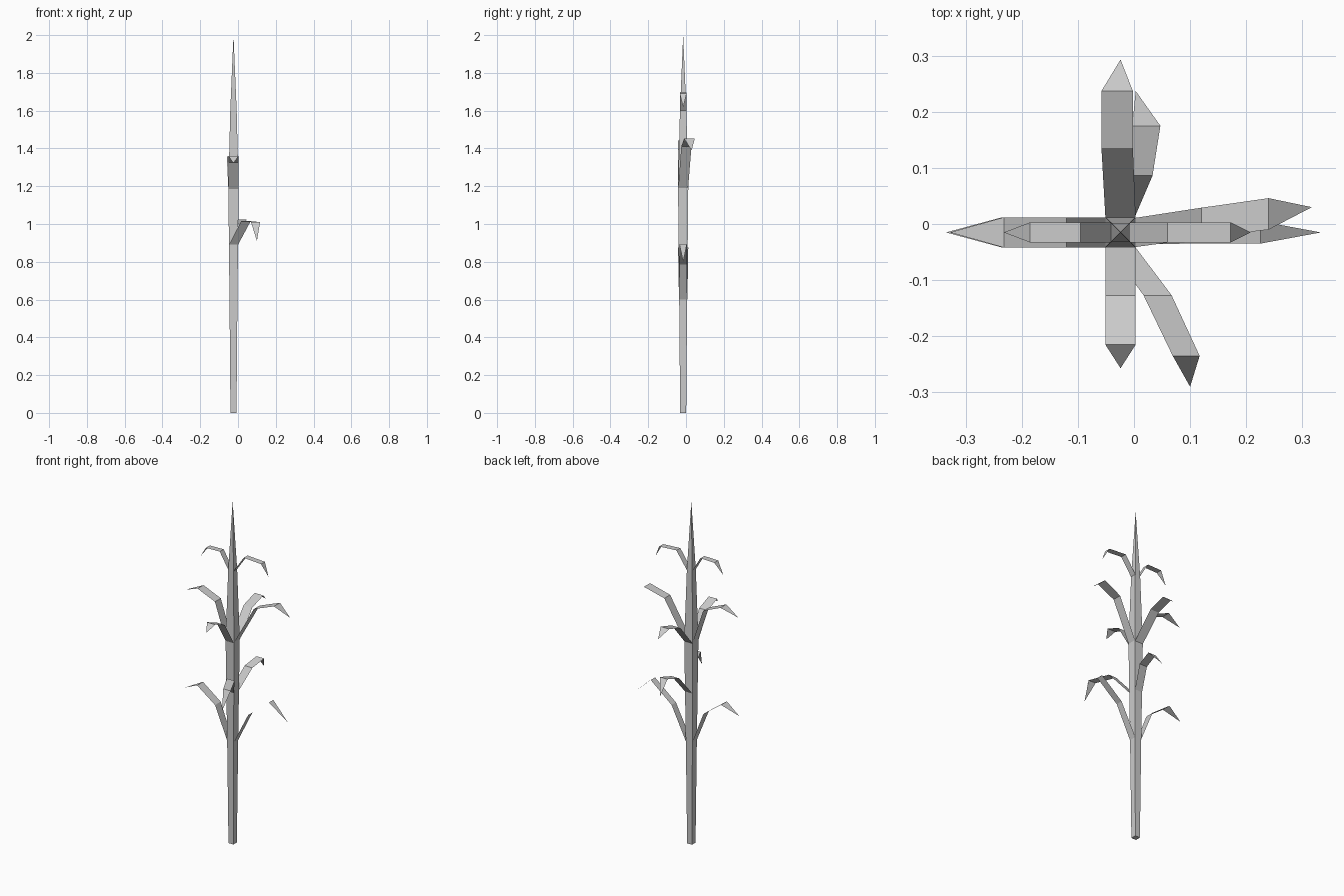
import bpy, bmesh
from mathutils import Vector

if "Cube" in bpy.data.objects:
    bpy.data.objects.remove(bpy.data.objects["Cube"])

CX, CY = -0.024, -0.015   # stalk axis


def make_object(name, bm):
    me = bpy.data.meshes.new(name)
    bm.to_mesh(me)
    bm.free()
    ob = bpy.data.objects.new(name, me)
    bpy.context.collection.objects.link(ob)


def stalk(rings, tip_z):
    """Square stalk lofted through (z, half width) rings, closed to a point."""
    bm = bmesh.new()
    loops = [[bm.verts.new((CX + sx * h, CY + sy * h, z))
              for sx, sy in ((-1, -1), (1, -1), (1, 1), (-1, 1))] for z, h in rings]
    tip = bm.verts.new((CX, CY, tip_z))
    bm.faces.new(loops[0][::-1])
    for a, b in zip(loops, loops[1:]):
        for i in range(4):
            j = (i + 1) % 4
            bm.faces.new((a[i], a[j], b[j], b[i]))
    for i in range(4):
        bm.faces.new((loops[-1][i], loops[-1][(i + 1) % 4], tip))
    make_object("stalk", bm)


def leaf(name, across, widths, base, bend1, bend2, tip):
    """Flat folded blade: two strips and a pointed end."""
    bm = bmesh.new()
    side = Vector((1, 0, 0)) if across == "x" else Vector((0, 1, 0))
    pairs = [(bm.verts.new(Vector(p) - side * w), bm.verts.new(Vector(p) + side * w))
             for p, w in zip((base, bend1, bend2), widths)]
    for a, b in zip(pairs, pairs[1:]):
        bm.faces.new((a[0], a[1], b[1], b[0]))
    bm.faces.new((pairs[-1][0], pairs[-1][1], bm.verts.new(tip)))
    bmesh.ops.recalc_face_normals(bm, faces=bm.faces)
    make_object(name, bm)


# Tapering stalk
stalk([(0, .016), (.6, .021), (.89, .024), (1.19, .027), (1.6, .017)], 2.0)

# Lower leaves, left and right
leaf("lower_left_leaf", "y", (.022, .026, .027),
     (-.044, CY, .6), (-.12, CY, .79), (-.235, CY, .875), (-.335, CY, .825))
leaf("lower_right_leaf", "y", (.022, .02, .02),
     (-.003, CY, .6), (.09, CY, .785), (.225, CY, .895), (.333, CY, .8))

# Middle leaves, front and back, angled to the right
leaf("middle_front_leaf", "x", (.024, .025, .024),
     (CX, -.038, .89), (.042, -.127, 1.015), (.093, -.235, 1.01), (.1, -.29, .91))
leaf("middle_back_leaf", "x", (.024, .025, .025),
     (CX, .009, .89), (.008, .086, 1.0), (.022, .175, 1.025), (.003, .237, .945))

# Upper whorl of four
leaf("upper_left_leaf", "y", (.027, .027, .027),
     (-.051, CY, 1.19), (-.12, CY, 1.395), (-.232, CY, 1.442), (-.328, CY, 1.4))
leaf("upper_right_leaf", "y", (.026, .027, .028),
     (.003, CY, 1.19), (.12, .002, 1.41), (.24, .018, 1.452), (.317, .03, 1.39))
leaf("upper_front_leaf", "x", (.027, .027, .027),
     (CX, -.042, 1.185), (CX, -.127, 1.325), (CX, -.215, 1.36), (CX, -.257, 1.322))
leaf("upper_back_leaf", "x", (.027, .028, .028),
     (CX, .012, 1.185), (-.03, .135, 1.325), (-.03, .237, 1.357), (CX, .293, 1.31))

# Small top leaves
leaf("top_left_leaf", "y", (.018, .018, .018),
     (-.04, CY, 1.6), (-.095, CY, 1.692), (-.185, CY, 1.69), (-.232, CY, 1.622))
leaf("top_right_leaf", "y", (.018, .018, .018),
     (-.007, CY, 1.6), (.06, CY, 1.697), (.172, CY, 1.69), (.208, CY, 1.618))
